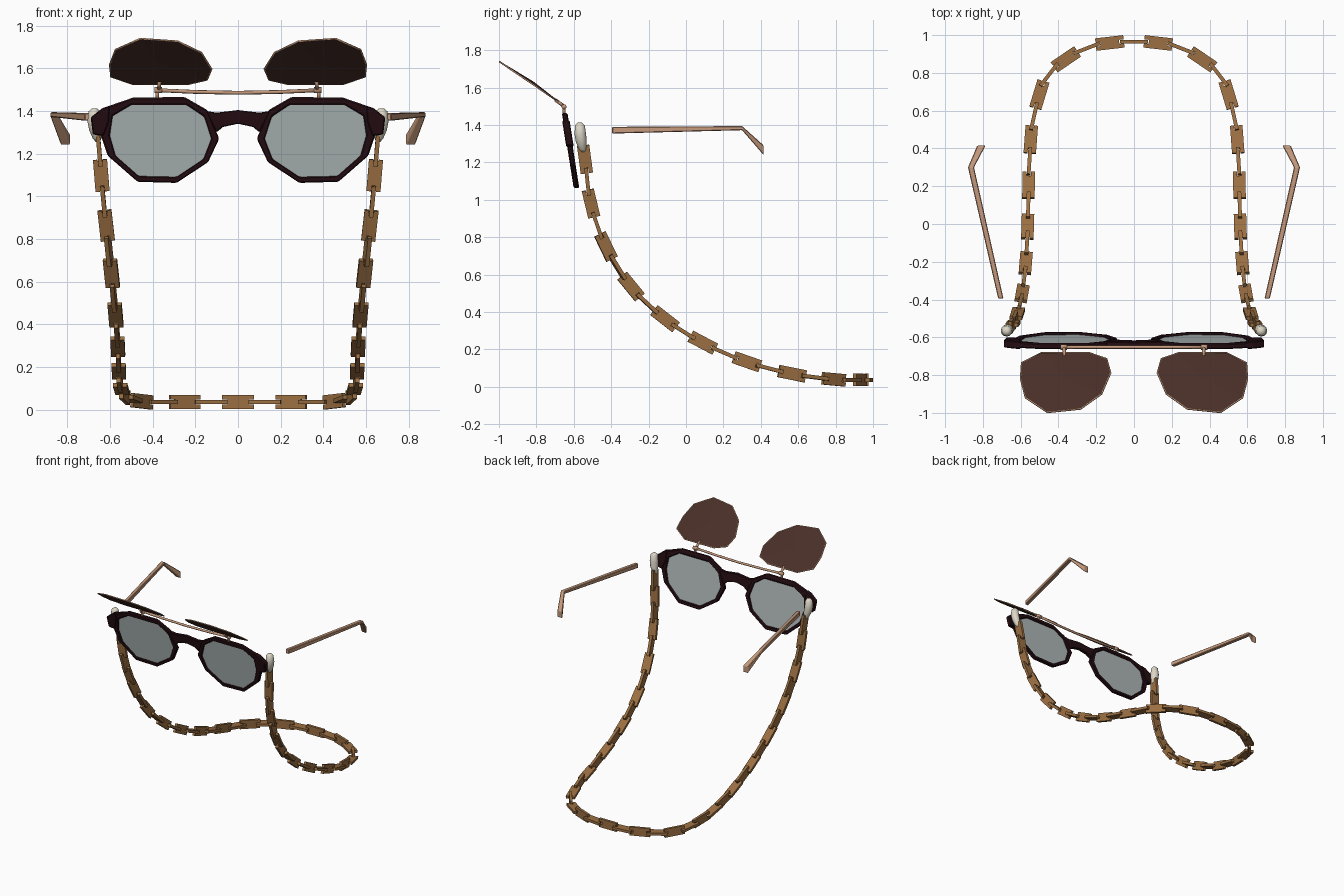
import bpy, bmesh, math
from mathutils import Vector

if "Cube" in bpy.data.objects:
    bpy.data.objects.remove(bpy.data.objects["Cube"])


def material(name, rgb):
    m = bpy.data.materials.new(name)
    m.diffuse_color = (*rgb, 1)
    m.use_nodes = True
    m.node_tree.nodes["Principled BSDF"].inputs["Base Color"].default_value = m.diffuse_color
    return m


MAROON = material("dark_maroon", (0.018, 0.004, 0.006))
GLASS = material("grey_glass", (0.42, 0.48, 0.47))
TINT = material("dark_brown_tint", (0.065, 0.028, 0.020))
COPPER = material("copper", (0.56, 0.32, 0.20))
WOOD = material("chain_brown", (0.33, 0.16, 0.055))
IVORY = material("ivory", (0.72, 0.68, 0.57))


def make(name, verts, faces, mat, bevel=0, smooth=False):
    bm = bmesh.new()
    vs = [bm.verts.new(v) for v in verts]
    for f in faces:
        bm.faces.new([vs[i] for i in f])
    bmesh.ops.recalc_face_normals(bm, faces=bm.faces)
    bmesh.ops.triangulate(bm, faces=[f for f in bm.faces if len(f.verts) > 4])
    for f in bm.faces:
        f.smooth = smooth
    me = bpy.data.meshes.new(name)
    bm.to_mesh(me)
    bm.free()
    me.materials.append(mat)
    ob = bpy.data.objects.new(name, me)
    bpy.context.collection.objects.link(ob)
    if bevel:
        b = ob.modifiers.new("bevel", 'BEVEL')
        b.width, b.segments = bevel, 1
    return ob


def loft(name, rings, mat, bevel=0, smooth=False):
    """Skin a list of equal-sized rings and cap both ends."""
    n = len(rings[0])
    faces = [(r*n+i, r*n+(i+1) % n, (r+1)*n+(i+1) % n, (r+1)*n+i)
             for r in range(len(rings)-1) for i in range(n)]
    faces += [tuple(range(n)), tuple(range((len(rings)-1)*n, len(rings)*n))]
    return make(name, [p for r in rings for p in r], faces, mat, bevel, smooth)


def wire(name, pts, radius, mat, closed=False, sides=8):
    pts = [Vector(p) for p in pts]
    n, rings = len(pts), []
    for i, p in enumerate(pts):
        a = pts[(i-1) % n] if closed or i else p
        b = pts[(i+1) % n] if closed or i < n-1 else p
        t = (b-a).normalized()
        u = t.cross(Vector((0, 0, 1)) if abs(t.z) < 0.9 else Vector((1, 0, 0))).normalized()
        w = t.cross(u)
        rings.append([p + radius*(math.cos(k*math.tau/sides)*u + math.sin(k*math.tau/sides)*w)
                      for k in range(sides)])
    if closed:
        rings.append(rings[0])
    return loft(name, rings, mat, smooth=True)


def front(x, z, off=0):
    """Point on the tilted plane of the spectacle front."""
    return (x, -0.648 + (1.46-z)*0.157 + off, z)


def plate(name, pts, half, mat, bevel=0):
    return loft(name, [[front(x, z, o) for x, z in pts] for o in (-half, half)], mat, bevel)


INNER = [(.50, 1.428), (.241, 1.428), (.158, 1.372), (.125, 1.27), (.162, 1.175),
         (.288, 1.091), (.465, 1.095), (.573, 1.19), (.60, 1.285), (.587, 1.376)]
OUTER = [(.49, 1.463), (.25, 1.465), (.145, 1.405), (.088, 1.27), (.14, 1.16),
         (.288, 1.063), (.47, 1.068), (.61, 1.19), (.642, 1.285), (.632, 1.414)]
ENDPIECE = [(.60, 1.425), (.634, 1.414), (.69, 1.37), (.68, 1.29), (.63, 1.283), (.605, 1.35)]
FLIP = [(.49, -.683), (.235, -.683), (.145, -.714), (.124, -.788), (.172, -.90),
        (.283, -.979), (.458, -.997), (.574, -.92), (.60, -.82), (.595, -.735)]

for s, side in ((1, "right"), (-1, "left")):
    # Spectacle rim, lens and endpiece
    n = len(INNER)
    loops = [[front(s*x, z, o) for x, z in L]
             for L, o in ((OUTER, -.015), (OUTER, .015), (INNER, .015), (INNER, -.015))]
    faces = [(r*n+i, r*n+(i+1) % n, (r+1) % 4*n+(i+1) % n, (r+1) % 4*n+i)
             for r in range(4) for i in range(n)]
    make(side + "_rim", [p for l in loops for p in l], faces, MAROON, 0.006)
    plate(side + "_lens", [(s*x, z) for x, z in INNER], .004, GLASS)
    plate(side + "_endpiece", [(s*x, z) for x, z in ENDPIECE], .02, MAROON, 0.005)

    # Flipped-up tinted lens: shallow dome with a thin metal edge
    edge = [Vector((s*x, y, 1.525 + (-.683-y)*.68)) for x, y in FLIP]
    mid = sum(edge, Vector()) / n
    up = Vector((0, .56, .83))
    verts = [p + o*up for o in (.003, -.003) for p in edge]
    verts += [mid + .014*up, mid + .008*up]
    faces = [(i, (i+1) % n, 2*n) for i in range(n)]
    faces += [(n+i, n+(i+1) % n, 2*n+1) for i in range(n)]
    faces += [(i, (i+1) % n, n+(i+1) % n, n+i) for i in range(n)]
    make(side + "_flip_lens", verts, faces, TINT)
    wire(side + "_flip_edge", edge, .0045, COPPER, True, 6)

    # Hinge post and arm of the flip-up clip
    wire(side + "_clip_post", [(s*.378, -.652, 1.455), (s*.378, -.652, 1.508)], .009, COPPER)
    wire(side + "_clip_hinge", [(s*.355, -.652, 1.497), (s*.39, -.652, 1.497)], .014, COPPER)
    wire(side + "_clip_arm", [(s*.37, -.652, 1.50), (s*.368, -.70, 1.535)], .009, COPPER)

    # Temple with a bent-down tip
    sections = [((.705, -.395, 1.372), .014, .018), ((.863, .30, 1.383), .016, .011),
                ((.808, .415, 1.265), .022, .026)]
    loft(side + "_temple", [[(s*(x+a*w), y, z+b*h) for a, b in ((-1, -1), (1, -1), (1, 1), (-1, 1))]
                            for (x, y, z), w, h in sections], COPPER, 0.004)

    # Ivory holder at the end of the chain
    holder = [(.672, -.567, 1.412, .012), (.674, -.567, 1.398, .026), (.674, -.565, 1.35, .031),
              (.668, -.560, 1.31, .029), (.660, -.553, 1.27, .020), (.656, -.550, 1.255, .010)]
    loft(side + "_chain_holder",
         [[(s*(x + r*math.cos(k*math.tau/12)), y + r*math.sin(k*math.tau/12), z) for k in range(12)]
          for x, y, z, r in holder], IVORY, smooth=True)

# Nose bridge
half = [(.15, 1.40), (.10, 1.392), (0, 1.404)]
low = [(0, 1.34), (.07, 1.325), (.10, 1.30)]
plate("bridge", half + [(-x, z) for x, z in half[1::-1]]
      + [(-x, z) for x, z in low[::-1]] + low[1:], .014, MAROON, 0.004)

# Clip cross bar
wire("clip_bar", [(-.375, -.652, 1.497), (-.2, -.652, 1.489), (0, -.652, 1.485),
                  (.2, -.652, 1.489), (.375, -.652, 1.497)], .009, COPPER)

# Chain: notched plates, each turned a quarter against the last
ANCHORS = [(-.650, -.54, 1.216), (-.630, -.508, .98), (-.605, -.428, .75), (-.582, -.294, .536),
           (-.567, -.112, .364), (-.560, .09, .236), (-.554, .326, .134), (-.53, .567, .07),
           (-.45, .79, .040), (-.25, .93, .037), (0, .965, .037)]
path = [Vector(p) for p in ANCHORS]
path += [Vector((-p.x, p.y, p.z)) for p in path[-2::-1]]
path = [2*path[0]-path[1]] + path + [2*path[-1]-path[-2]]
LINK = [(-.075, -.033), (.075, -.033), (.075, -.011), (.05, -.011), (.05, .011), (.075, .011),
        (.075, .033), (-.075, .033), (-.075, .011), (-.05, .011), (-.05, -.011), (-.075, -.011)]


def link(c, t, turned):
    t = t.normalized()
    flat = t.cross(Vector((0, 0, 1))).normalized()
    if abs(t.z) > .9:
        flat = Vector((1, 0, 0))
        flat = (flat - flat.dot(t)*t).normalized()
    wide, thick = t.cross(flat), flat
    if turned:
        wide, thick = thick, wide
    loft("chain_link", [[c + a*t + b*wide + o*thick for a, b in LINK] for o in (-.010, .010)], WOOD)


for i in range(1, len(path)-1):
    a, b, c = path[i-1:i+2]
    link(b, c-a, False)
    if i < len(path)-2:
        d = path[i+2]
        link((9*(b+c) - a - d)/16, (c-b)*1.25 - (d-a)*.125, True)
